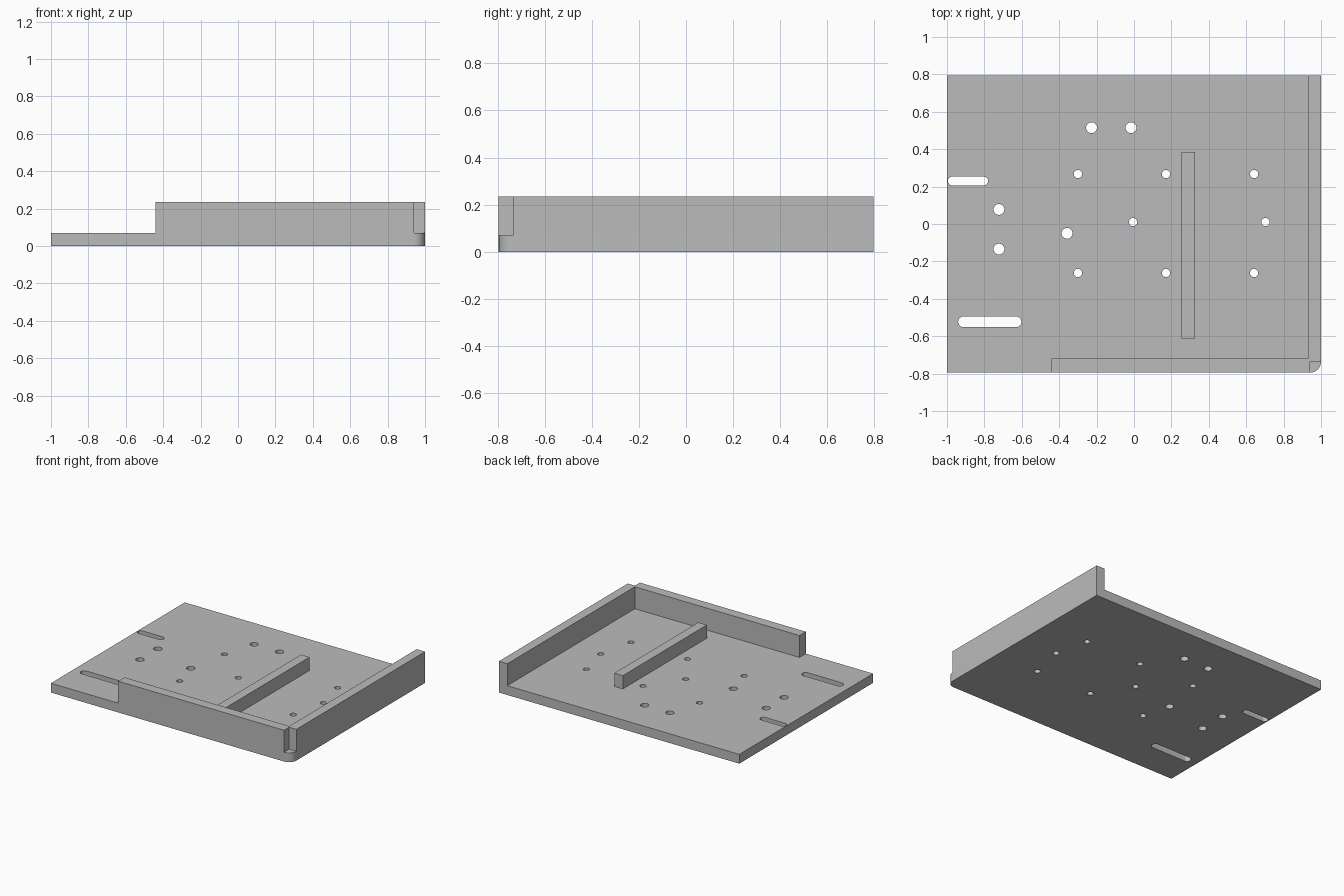
import bpy, bmesh
from math import sin, cos, pi, radians

if "Cube" in bpy.data.objects:
    bpy.data.objects.remove(bpy.data.objects["Cube"])

grey = bpy.data.materials.new("light grey")
grey.use_nodes = True
colour = (0.5, 0.5, 0.5, 1)
grey.diffuse_color = colour
grey.node_tree.nodes["Principled BSDF"].inputs["Base Color"].default_value = colour

W, D = 1.0, 0.795          # half width and half depth
BASE, TOP = 0.07, 0.235    # plate top and wall top
NOTCH = 0.06               # outer corner relief and its radius


def arc(x, y, r, start, end, n):
    """Points of a circular arc, angles in degrees."""
    angles = [radians(start + (end - start) * i / n) for i in range(n + 1)]
    return [(x + r * cos(a), y + r * sin(a)) for a in angles]


def hole(x, y, r):
    return arc(x, y, r, 0, 360, 32)[:-1]


def slot(x0, x1, y, r):
    return arc(x0 + r, y, r, 90, 270, 16) + arc(x1 - r, y, r, -90, 90, 16)


def extrude(name, outlines, z0, z1):
    """Extrude the first outline, with the others as openings through it."""
    curve = bpy.data.curves.new(name, 'CURVE')
    curve.dimensions = '2D'
    curve.fill_mode = 'BOTH'
    curve.extrude = (z1 - z0) / 2
    for points in outlines:
        spline = curve.splines.new('POLY')
        spline.points.add(len(points) - 1)
        for p, (x, y) in zip(spline.points, points):
            p.co = (x, y, 0, 1)
        spline.use_cyclic_u = True
    source = bpy.data.objects.new(name + "_profile", curve)
    bpy.context.collection.objects.link(source)
    graph = bpy.context.evaluated_depsgraph_get()
    mesh = bpy.data.meshes.new_from_object(source.evaluated_get(graph))
    bpy.data.objects.remove(source)

    # Weld the caps to the sides and set the base height
    bm = bmesh.new()
    bm.from_mesh(mesh)
    bmesh.ops.remove_doubles(bm, verts=bm.verts, dist=0.0002)
    bmesh.ops.recalc_face_normals(bm, faces=bm.faces)
    bmesh.ops.translate(bm, verts=bm.verts, vec=(0, 0, (z0 + z1) / 2))
    bm.to_mesh(mesh)
    bm.free()
    mesh.name = name
    mesh.materials.clear()
    mesh.materials.append(grey)

    obj = bpy.data.objects.new(name, mesh)
    bpy.context.collection.objects.link(obj)
    bpy.ops.object.select_all(action='DESELECT')
    obj.select_set(True)
    bpy.context.view_layer.objects.active = obj
    bpy.ops.object.shade_smooth_by_angle(angle=radians(30))
    return obj


# Base plate with one rounded corner, drilled holes and two slots
plate = [(-W, -D)] + arc(W - NOTCH, -D + NOTCH, NOTCH, -90, 0, 12) + [(W, D), (-W, D)]
openings = [slot(-0.995, -0.78, 0.23, 0.024), slot(-0.94, -0.602, -0.523, 0.028)]
for x, y in [(-0.227, 0.515), (-0.016, 0.515), (-0.358, -0.05),
             (-0.722, 0.078), (-0.722, -0.134)]:
    openings.append(hole(x, y, 0.029))
for x in (-0.3, 0.171, 0.642):
    for y in (-0.262, 0.267):
        openings.append(hole(x, y, 0.022))
for x in (-0.005, 0.703):
    openings.append(hole(x, 0.01, 0.022))
extrude("base_plate", [plate] + openings, 0, BASE)

# Front and side walls, meeting behind the corner relief
walls = [(-0.44, -D), (W - NOTCH, -D), (W - NOTCH, -D + NOTCH), (W, -D + NOTCH),
         (W, D), (0.93, D), (0.93, -0.72), (-0.44, -0.72)]
extrude("corner_walls", [walls], BASE, TOP)

# Low rib standing on the plate
rib = [(0.255, -0.612), (0.326, -0.612), (0.326, 0.386), (0.255, 0.386)]
extrude("rib", [rib], BASE, 0.17)
